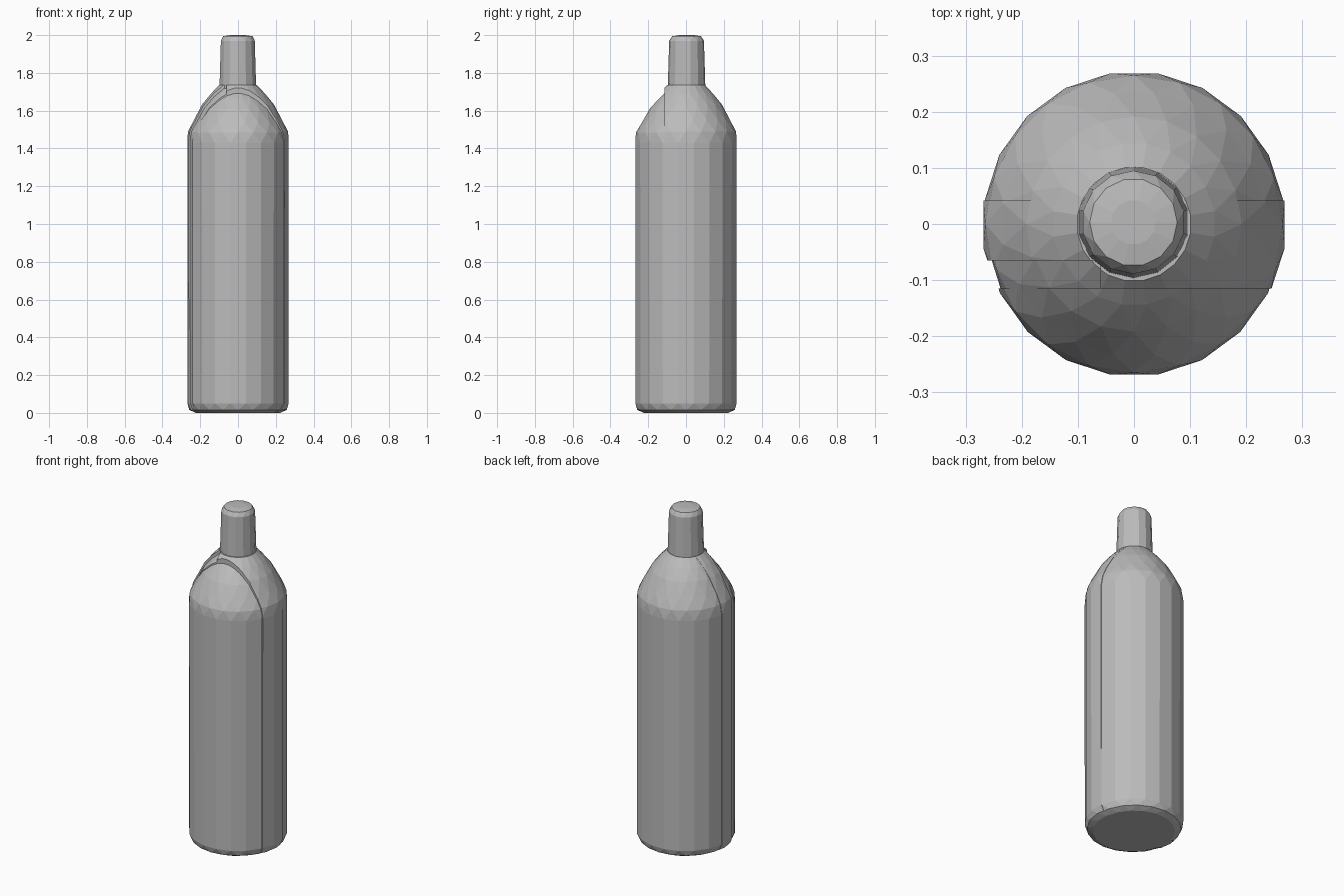
import bpy, bmesh, math
from mathutils import Vector

cube = bpy.data.objects.get("Cube")
if cube:
    bpy.data.objects.remove(cube, do_unlink=True)

grey = bpy.data.materials.new("plain grey")
grey.use_nodes = True
grey.diffuse_color = (0.5, 0.5, 0.5, 1)
bsdf = grey.node_tree.nodes["Principled BSDF"]
bsdf.inputs["Base Color"].default_value = (0.5, 0.5, 0.5, 1)


def lathe(profile, sides, centre=(0, 0)):
    """Faceted solid of revolution; a true twist flag shifts a ring by half a side."""
    bm = bmesh.new()
    rings = []
    for r, z, twist in profile:
        start = 0.0 if twist else 0.5
        angles = [2 * math.pi * (i + start) / sides for i in range(sides)]
        rings.append([bm.verts.new((centre[0] + r * math.cos(a),
                                    centre[1] + r * math.sin(a), z)) for a in angles])
    for k in range(len(rings) - 1):
        low, high = rings[k], rings[k + 1]
        t0, t1 = profile[k][2], profile[k + 1][2]
        for i in range(sides):
            j = (i + 1) % sides
            if t0 == t1:
                bm.faces.new((low[i], low[j], high[j], high[i]))
            elif t1:
                bm.faces.new((low[i], low[j], high[j]))
                bm.faces.new((low[i], high[j], high[i]))
            else:
                bm.faces.new((low[i], low[j], high[i]))
                bm.faces.new((low[j], high[j], high[i]))
    bm.faces.new(rings[0][::-1])
    bm.faces.new(rings[-1])
    return bm


def slice_off(bm, point, normal):
    """Remove everything on the normal's side of a plane and cap the cut."""
    geom = bm.verts[:] + bm.edges[:] + bm.faces[:]
    cut = bmesh.ops.bisect_plane(bm, geom=geom, plane_co=point, plane_no=normal,
                                 clear_outer=True)["geom_cut"]
    edges = [e for e in cut if isinstance(e, bmesh.types.BMEdge)]
    bmesh.ops.holes_fill(bm, edges=edges, sides=0)


def finish(name, bm):
    bmesh.ops.recalc_face_normals(bm, faces=bm.faces)
    mesh = bpy.data.meshes.new(name)
    bm.to_mesh(mesh)
    bm.free()
    mesh.materials.append(grey)
    obj = bpy.data.objects.new(name, mesh)
    bpy.context.collection.objects.link(obj)
    return obj


BODY = [(0.225, 0.0, False), (0.258, 0.016, True), (0.271, 0.05, False),
        (0.272, 1.43, False), (0.265, 1.49, True), (0.236, 1.55, False),
        (0.192, 1.63, True), (0.145, 1.69, False), (0.102, 1.735, False)]
SIDES = 20
FRONT_SEAM, GROOVE_SEAM, BACK_SEAM = -0.115, -0.065, 0.042


def body_slab(name, y_min=None, y_max=None, x_max=None, x_min=None,
              girth=1.0, shoulder=1.0):
    bm = lathe(BODY, SIDES)
    for v in bm.verts:
        v.co.x *= girth
        if v.co.z > 1.43:
            v.co.z = 1.43 + (v.co.z - 1.43) * shoulder
    for limit, axis, sign in ((y_min, 1, -1), (y_max, 1, 1),
                              (x_min, 0, -1), (x_max, 0, 1)):
        if limit is not None:
            point, normal = Vector(), Vector()
            point[axis], normal[axis] = limit, sign
            slice_off(bm, point, normal)
    return finish(name, bm)


# Bottle body in upright slabs with fine seams between them
body_slab("front_body", y_max=FRONT_SEAM, girth=0.985, shoulder=0.9)
body_slab("middle_body", y_min=GROOVE_SEAM, y_max=BACK_SEAM)
body_slab("side_band", y_min=FRONT_SEAM, y_max=GROOVE_SEAM, x_min=-0.06)
body_slab("recessed_band", y_min=FRONT_SEAM, y_max=GROOVE_SEAM, x_max=-0.06,
          girth=0.97, shoulder=0.94)
body_slab("back_body", y_min=BACK_SEAM, girth=0.99)

# Slightly tapered neck with a bevelled top
NECK = [(0.1, 1.68, False), (0.099, 1.74, False), (0.092, 1.97, False),
        (0.078, 1.994, True), (0.04, 2.0, True)]
finish("neck", lathe(NECK, 14, (-0.001, 0.003)))
